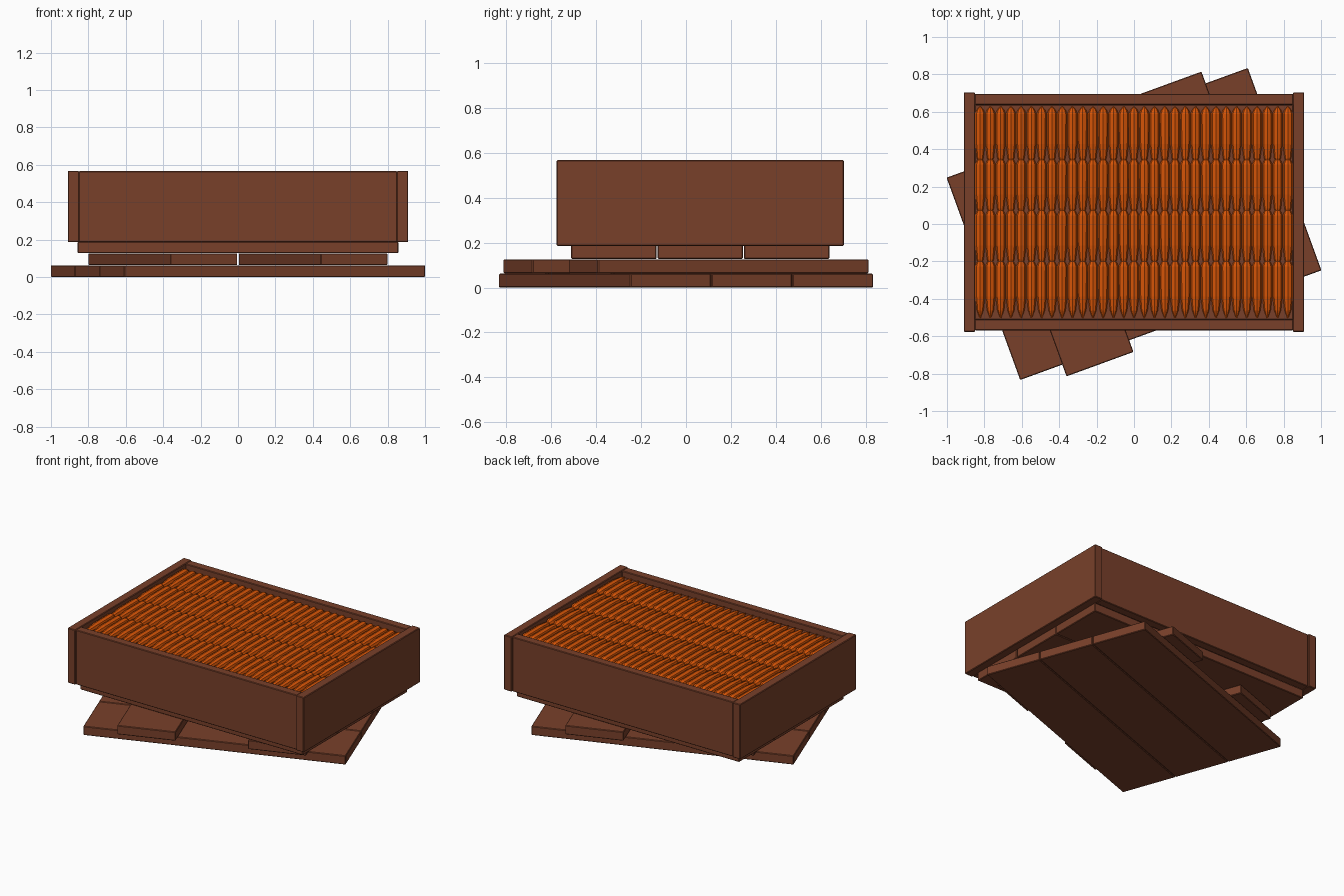
import bpy, bmesh, math
from mathutils import Matrix, Vector

if "Cube" in bpy.data.objects:
    bpy.data.objects.remove(bpy.data.objects["Cube"])


def material(name, rgb):
    m = bpy.data.materials.new(name)
    m.diffuse_color = (*rgb, 1)
    m.use_nodes = True
    m.node_tree.nodes["Principled BSDF"].inputs["Base Color"].default_value = m.diffuse_color
    return m


WOOD = material("brown wood", (0.19, 0.051, 0.023))
ORANGE = material("carrot orange", (0.68, 0.09, 0.002))


def finish(name, bm, mat):
    me = bpy.data.meshes.new(name)
    bm.to_mesh(me)
    bm.free()
    me.materials.append(mat)
    ob = bpy.data.objects.new(name, me)
    bpy.context.collection.objects.link(ob)
    return ob


def board(name, x, y, z, turn=0.0):
    """Bevelled board from (min, max) ranges, turned about the z axis."""
    bm = bmesh.new()
    bmesh.ops.create_cube(bm, size=1)
    for v in bm.verts:
        v.co = Vector([(r[0] + r[1]) / 2 + c * (r[1] - r[0])
                       for r, c in zip((x, y, z), v.co)])
    bmesh.ops.bevel(bm, geom=bm.edges[:], offset=0.004, segments=1,
                    affect='EDGES', profile=0.5)
    bmesh.ops.rotate(bm, verts=bm.verts, cent=(0, 0, 0),
                     matrix=Matrix.Rotation(turn, 3, 'Z'))
    return finish(name, bm, WOOD)


TURN = math.radians(20)
W, GAP = 0.381, 0.004

# pallet: three long planks under two cross planks, turned under the crate
for i in (-1, 0, 1):
    c = i * (W + GAP)
    board(f"pallet_plank_{i + 2}", (-0.857, 0.857), (c - W / 2, c + W / 2), (0, 0.062), TURN)
for i in (-1, 1):
    c = i * 0.427
    board(f"pallet_cross_plank_{i + 2}", (c - W / 2, c + W / 2), (-0.642, 0.642),
          (0.064, 0.126), TURN)

# crate: floor planks, long sides and ends
CY = 0.0635
for i in (-1, 0, 1):
    c = CY + i * (W + GAP)
    board(f"crate_floor_plank_{i + 2}", (-0.857, 0.857), (c - W / 2, c + W / 2), (0.128, 0.189))
for s, n in ((-1, "front"), (1, "back")):
    a, b = CY + s * 0.573, CY + s * 0.632
    board(f"crate_{n}_side", (-0.851, 0.851), (min(a, b), max(a, b)), (0.186, 0.566))
for s, n in ((-1, "left"), (1, "right")):
    a, b = s * 0.85, s * 0.91
    board(f"crate_{n}_end", (min(a, b), max(a, b)), (CY - 0.64, CY + 0.64), (0.186, 0.568))
# inner board that carries the visible layer of carrots
board("crate_inner_board", (-0.852, 0.852), (CY - 0.575, CY + 0.575), (0.46, 0.525))

# carrots: (distance from head, radius) profile, tip pointing to the front
PROFILE = [(0.0, 0.002), (0.02, 0.019), (0.04, 0.027), (0.2, 0.0265), (0.275, 0.018), (0.315, 0.003)]
SIDES, COUNT = 8, 31
PITCH = 1.7 / COUNT


def add_carrot(bm, x, y, z):
    rings = []
    for d, r in PROFILE:
        rings.append([bm.verts.new((x + r * math.cos(a), y - d, z + r * math.sin(a)))
                      for a in (2 * math.pi * k / SIDES for k in range(SIDES))])
    for p, q in zip(rings, rings[1:]):
        for k in range(SIDES):
            j = (k + 1) % SIDES
            bm.faces.new((p[k], p[j], q[j], q[k]))
    bm.faces.new(rings[0])
    bm.faces.new(rings[-1])


bm = bmesh.new()
for row in range(4):
    for i in range(COUNT):
        add_carrot(bm, -0.85 + PITCH * (i + 0.5), 0.629 - 0.272 * row, 0.53)
bmesh.ops.recalc_face_normals(bm, faces=bm.faces)
finish("carrots", bm, ORANGE)
